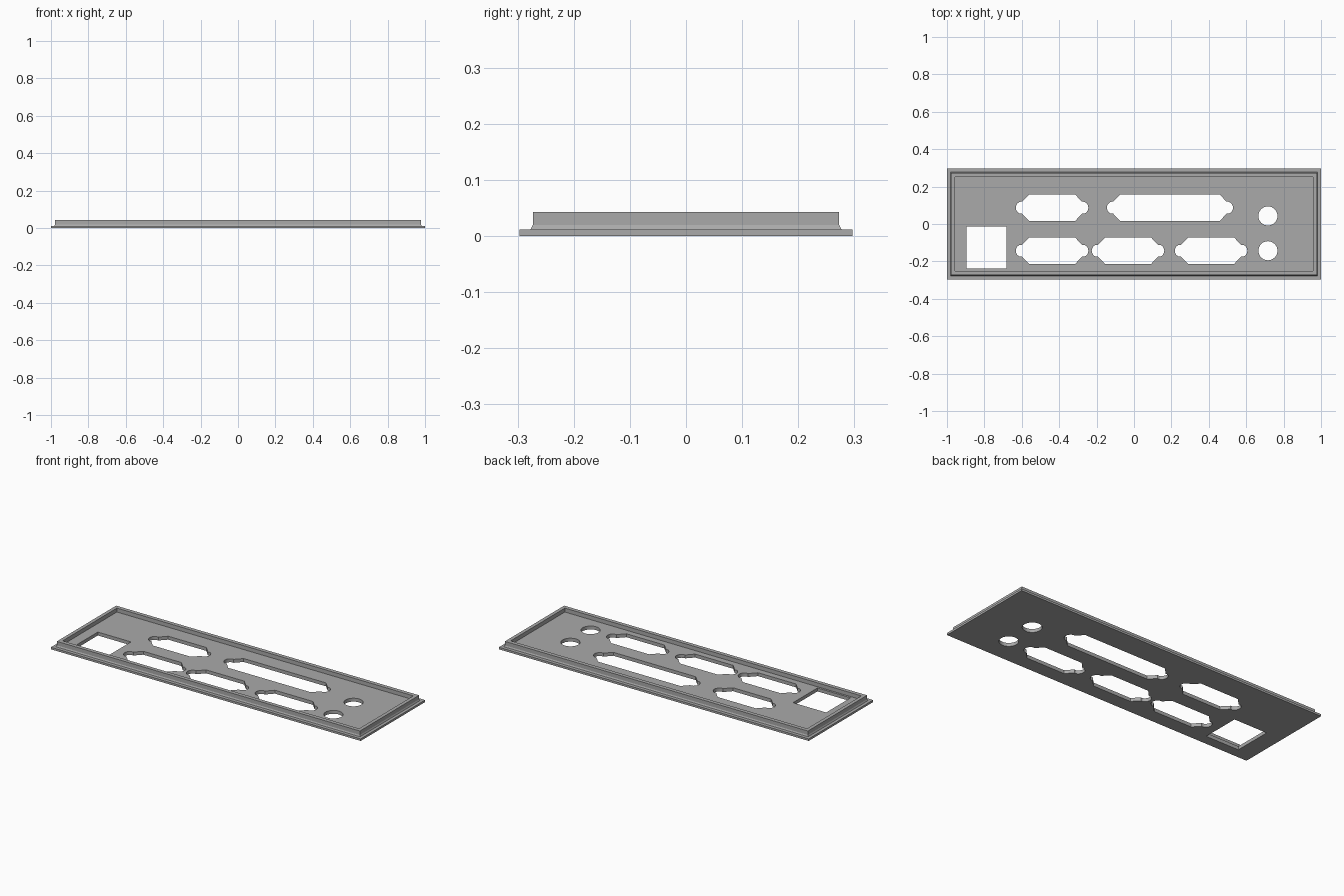
import bpy, bmesh, math

if "Cube" in bpy.data.objects:
    bpy.data.objects.remove(bpy.data.objects["Cube"])

PLATE_T = 0.012   # flange thickness
FLOOR_T = 0.02    # floor thickness inside the rim
RIM_TOP = 0.043

grey = bpy.data.materials.new("plain grey")
grey.diffuse_color = (0.40, 0.40, 0.40, 1)
grey.use_nodes = True
grey.node_tree.nodes["Principled BSDF"].inputs["Base Color"].default_value = grey.diffuse_color


def finish(name, bm):
    bmesh.ops.recalc_face_normals(bm, faces=bm.faces)
    me = bpy.data.meshes.new(name)
    bm.to_mesh(me)
    bm.free()
    me.materials.append(grey)
    ob = bpy.data.objects.new(name, me)
    bpy.context.collection.objects.link(ob)
    return ob


def prism(name, outline, z0, z1):
    bm = bmesh.new()
    base = bm.faces.new([bm.verts.new((x, y, z0)) for x, y in outline])
    top = bmesh.ops.extrude_face_region(bm, geom=[base])["geom"]
    for v in top:
        if isinstance(v, bmesh.types.BMVert):
            v.co.z = z1
    return finish(name, bm)


def circle(cx, cy, r, n=32):
    return [(cx + r * math.cos(2 * math.pi * i / n),
             cy + r * math.sin(2 * math.pi * i / n)) for i in range(n)]


def connector(cx, cy, flat):
    """Chamfered slot with a rounded screw bulge at each end."""
    r, h, ch = 0.034, 0.071, 0.037
    right = [(flat, -h), (flat + ch, -0.032)]
    right += [(flat + ch + r * math.cos(a), r * math.sin(a))
              for a in [math.radians(d) for d in range(-70, 71, 14)]]
    right += [(flat + ch, 0.032), (flat, h)]
    pts = right + [(-x, -y) for x, y in right]
    return [(cx + x, cy + y) for x, y in pts]


# Backplate body: stepped rectangular rings from underside to recessed floor
profile = [(1.0, 0.297, 0), (1.0, 0.297, PLATE_T), (0.982, 0.277, PLATE_T),
           (0.978, 0.273, FLOOR_T), (0.978, 0.273, RIM_TOP),
           (0.957, 0.25, RIM_TOP), (0.957, 0.25, FLOOR_T)]
bm = bmesh.new()
rings = [[bm.verts.new((sx * x, sy * y, z))
          for sx, sy in ((-1, -1), (1, -1), (1, 1), (-1, 1))]
         for x, y, z in profile]
for a, b in zip(rings, rings[1:]):
    for i in range(4):
        j = (i + 1) % 4
        bm.faces.new((a[i], a[j], b[j], b[i]))
bm.faces.new(rings[0])
bm.faces.new(rings[-1])
plate = finish("backplate", bm)

# Port openings
openings = [connector(-0.438, 0.087, 0.123), connector(0.192, 0.087, 0.266)]
openings += [connector(x, -0.143, 0.123) for x in (-0.438, -0.032, 0.412)]
openings += [circle(0.716, y, 0.051) for y in (0.043, -0.143)]
openings.append([(-0.896, -0.238), (-0.682, -0.238), (-0.682, -0.013), (-0.896, -0.013)])

cutters = []
for i, outline in enumerate(openings):
    cutter = prism(f"opening_cutter_{i + 1}", outline, -0.05, 0.1)
    mod = plate.modifiers.new("opening", "BOOLEAN")
    mod.object = cutter
    mod.operation = "DIFFERENCE"
    mod.solver = "EXACT"
    cutters.append(cutter)

# Apply the cuts and remove the helpers
bpy.context.view_layer.objects.active = plate
plate.select_set(True)
for mod in list(plate.modifiers):
    bpy.ops.object.modifier_apply(modifier=mod.name)
for cutter in cutters:
    bpy.data.objects.remove(cutter)
bpy.ops.object.shade_smooth_by_angle(angle=math.radians(20))
